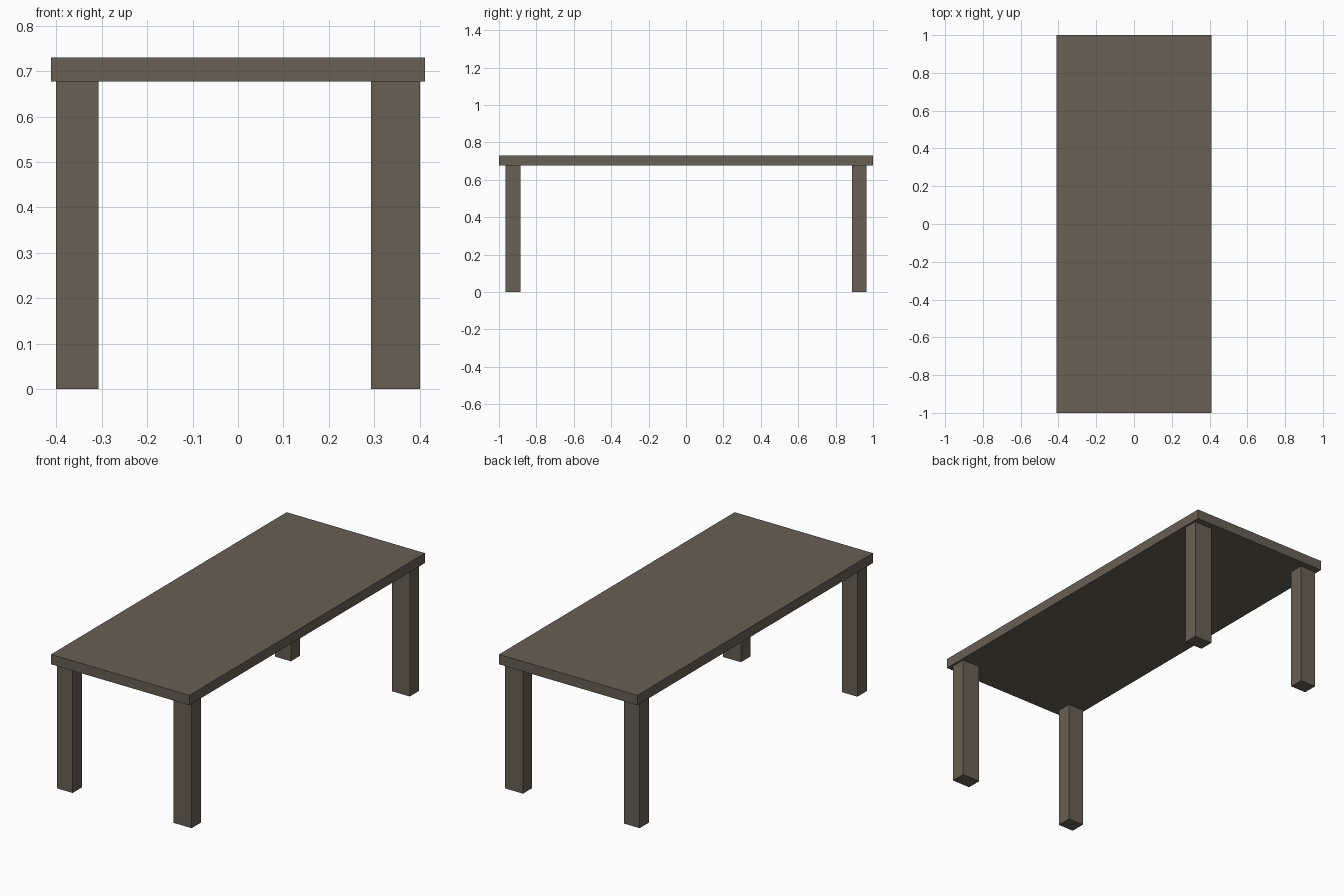
import bpy

if "Cube" in bpy.data.objects:
    bpy.data.objects.remove(bpy.data.objects["Cube"])

# Single dark wood colour
wood = bpy.data.materials.new("dark_wood")
wood.diffuse_color = (0.135, 0.115, 0.088, 1.0)
wood.use_nodes = True
wood.node_tree.nodes["Principled BSDF"].inputs["Base Color"].default_value = wood.diffuse_color


def box(name, x, y, z):
    """Box spanning the given (min, max) range on each axis."""
    centre = [(a + b) / 2 for a, b in (x, y, z)]
    bpy.ops.mesh.primitive_cube_add(size=1, location=centre)
    ob = bpy.context.object
    ob.name = name
    ob.scale = [b - a for a, b in (x, y, z)]
    bpy.ops.object.transform_apply(location=False, rotation=False, scale=True)
    ob.data.materials.append(wood)
    return ob


# Table top
box("table_top", (-0.411, 0.411), (-1.0, 1.0), (0.677, 0.73))

# Four legs: the right pair is slightly wider than the left pair
sides = {"left": (-0.40, -0.307), "right": (0.293, 0.40)}
ends = {"front": (-0.965, -0.884), "back": (0.887, 0.965)}
for end, y in ends.items():
    for side, x in sides.items():
        box(f"{end}_{side}_leg", x, y, (0.0, 0.677))
